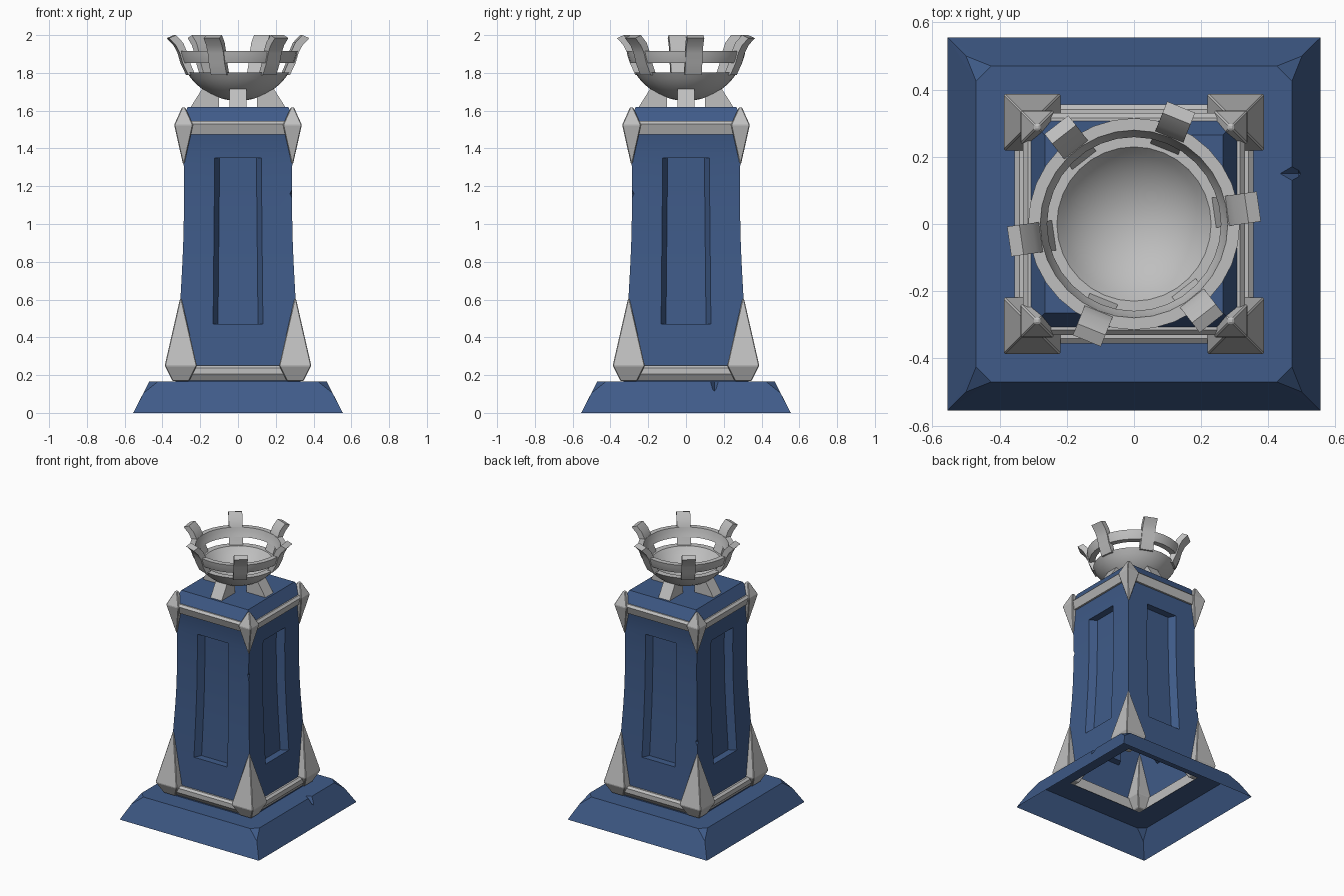
import bpy, bmesh, math
from mathutils import Matrix, Vector

cube = bpy.data.objects.get("Cube")
if cube:
    bpy.data.objects.remove(cube, do_unlink=True)


def material(name, colour):
    m = bpy.data.materials.new(name)
    m.use_nodes = True
    m.diffuse_color = (*colour, 1)
    bsdf = next(n for n in m.node_tree.nodes if n.type == 'BSDF_PRINCIPLED')
    bsdf.inputs["Base Color"].default_value = (*colour, 1)
    bsdf.inputs["Roughness"].default_value = 0.7
    return m


BLUE = material("slate blue", (0.05, 0.105, 0.25))
GREY = material("light grey", (0.52, 0.52, 0.52))


def finish(name, bm, mat):
    bmesh.ops.remove_doubles(bm, verts=bm.verts, dist=0.0003)
    bmesh.ops.recalc_face_normals(bm, faces=bm.faces)
    me = bpy.data.meshes.new(name)
    bm.to_mesh(me)
    bm.free()
    me.materials.append(mat)
    ob = bpy.data.objects.new(name, me)
    bpy.context.collection.objects.link(ob)
    return ob


def loft(name, rings, mat, closed=False):
    """Skin a list of equal point rings; closed joins last to first."""
    bm = bmesh.new()
    rows = [[bm.verts.new(p) for p in ring] for ring in rings]
    n = len(rows[0])
    for k in range(len(rows) if closed else len(rows) - 1):
        a, b = rows[k], rows[(k + 1) % len(rows)]
        for i in range(n):
            j = (i + 1) % n
            bm.faces.new((a[i], a[j], b[j], b[i]))
    if not closed:
        bm.faces.new(rows[0])
        bm.faces.new(rows[-1])
    return finish(name, bm, mat)


def square(h, z, c=(0, 0)):
    return [(c[0] + sx * h, c[1] + sy * h, z)
            for sx, sy in ((1, 1), (-1, 1), (-1, -1), (1, -1))]


def revolve(name, profile, mat, sides, start=0.0, scale=1.0):
    rings = []
    for k in range(sides):
        a = start + math.tau * k / sides
        rings.append([(r * scale * math.cos(a), r * scale * math.sin(a), z) for r, z in profile])
    return loft(name, rings, mat, closed=True)


def activate(ob):
    bpy.ops.object.select_all(action='DESELECT')
    ob.select_set(True)
    bpy.context.view_layer.objects.active = ob


def smooth(ob, angle=30):
    activate(ob)
    bpy.ops.object.shade_smooth_by_angle(angle=math.radians(angle))


def cut(ob, cutter):
    mod = ob.modifiers.new("cut", 'BOOLEAN')
    mod.operation = 'DIFFERENCE'
    mod.solver = 'EXACT'
    mod.object = cutter
    cutter.hide_render = True
    activate(ob)
    bpy.ops.object.modifier_apply(modifier=mod.name)
    bpy.data.objects.remove(cutter, do_unlink=True)


def chip(ob, centre, size):
    """Knock an eight-sided nick out of an edge."""
    x, y, z = size
    c = Vector(centre)
    bm = bmesh.new()
    for axis in ((x, 0, 0), (0, y, 0), (0, 0, z)):
        bm.verts.new(c + Vector(axis))
        bm.verts.new(c - Vector(axis))
    bmesh.ops.convex_hull(bm, input=bm.verts)
    cut(ob, finish("chip_cutter", bm, BLUE))


def open_up(ob, rule):
    """Remove the faces whose every corner fits the rule."""
    bm = bmesh.new()
    bm.from_mesh(ob.data)
    gone = [f for f in bm.faces if all(rule(v.co) for v in f.verts)]
    bmesh.ops.delete(bm, geom=gone, context='FACES')
    bm.to_mesh(ob.data)
    bm.free()


# Hollow plinth with worn top corners
bm = bmesh.new()
for sx in (1, -1):
    for sy in (1, -1):
        for x, y, z in ((.555, .555, 0), (.425, .47, .165), (.47, .425, .165), (.5, .5, .105)):
            bm.verts.new((sx * x, sy * y, z))
bmesh.ops.convex_hull(bm, input=bm.verts)
bmesh.ops.dissolve_limit(bm, angle_limit=0.02, verts=bm.verts, edges=bm.edges)
plinth = finish("plinth", bm, BLUE)
cut(plinth, loft("pocket", [square(.3, .1), square(.3, .2)], BLUE))
chip(plinth, (.49, .15, .17), (.06, .035, .06))
open_up(plinth, lambda v: v.z < .01 or max(abs(v.x), abs(v.y)) < .31)

# Waisted column with a chamfered top
waist = [(.47, .313), (.6, .305), (.8, .294), (.95, .288), (1.2, .285), (1.35, .288)]
levels = [(.165, .332)] + waist + [(1.475, .297), (1.535, .312), (1.62, .265)]
column = loft("column", [square(h, z) for z, h in levels], BLUE)

# Tall recessed panel on each side
for k in range(4):
    turn = Matrix.Rotation(k * math.pi / 2, 3, 'Z')
    rings = []
    for z, h in waist:
        w = .133 - .01 * (z - .47)
        section = ((-w - .025, -h - .05), (w + .025, -h - .05), (w - .027, -h + .05), (-w + .027, -h + .05))
        rings.append([turn @ Vector((x, y, z)) for x, y in section])
    cut(column, loft("panel_cutter", rings, BLUE))
chip(column, (.295, -.295, 1.16), (.03, .03, .06))
chip(column, (-.31, .31, .69), (.035, .03, .06))
open_up(column, lambda v: v.z < .17)
smooth(column)

# Metal bands round the column
root2 = math.sqrt(2)
low = [(.315, .17), (.33, .17), (.355, .205), (.355, .237), (.34, .25), (.315, .25)]
high = [(.285, 1.475), (.31, 1.475), (.33, 1.53), (.316, 1.545), (.285, 1.545)]
revolve("lower_band", low, GREY, 4, math.pi / 4, root2)
revolve("upper_band", high, GREY, 4, math.pi / 4, root2)

# Pointed corner guards
for sx, side in ((1, "left"), (-1, "right")):
    for sy, end in ((1, "back"), (-1, "front")):
        for tier, c, steps in (
                ("lower", .303, ((.17, .045), (.25, .085), (.605, .004))),
                ("upper", .288, ((1.32, .004), (1.525, .05), (1.618, .008)))):
            at = (sx * c, sy * c)
            guard = loft(f"{tier}_guard_{end}_{side}", [square(h, z, at) for z, h in steps], GREY)
            bevel = guard.modifiers.new("bevel", 'BEVEL')
            bevel.width = .006
            bevel.segments = 1

# Wedge legs under the bowl
wedge = [(.25, 1.62), (.19, 1.715), (.1, 1.675), (.1, 1.62)]
for k, end in enumerate(("left", "back", "right", "front")):
    turn = Matrix.Rotation(k * math.pi / 2, 3, 'Z')
    loft(f"bowl_leg_{end}",
         [[turn @ Vector((r, w, z)) for r, z in wedge] for w in (-.045, .045)], GREY)

# Bowl and the ring above it share one sphere
CENTRE, OUTER, INNER = 1.972, .32, .285


def arc(radius, z0, z1, n):
    """Sphere outline between two heights, stopping at the pole."""
    a0, a1 = (math.acos(min(1, (CENTRE - z) / radius)) for z in (z0, z1))
    angles = [a0 + (a1 - a0) * i / n for i in range(n + 1)]
    return [(radius * math.sin(a), CENTRE - radius * math.cos(a)) for a in angles]


def shell(z0, z1, n):
    return arc(OUTER, z0, z1, n) + arc(INNER, z1, z0, n)


smooth(revolve("bowl", shell(CENTRE - OUTER, 1.803, 8), GREY, 32))
smooth(revolve("bowl_ring", shell(1.852, 1.915, 3), GREY, 32))

# Prongs rise through the ring and flare outward
prong = [((.272, 1.79), (.235, 1.79)), ((.301, 1.85), (.263, 1.855)), ((.317, 1.905), (.28, 1.915)),
         ((.338, 1.945), (.3, 1.96)), ((.375, 1.984), (.338, 2.0))]
for k in range(6):
    turn = Matrix.Rotation(math.radians(8 + 60 * k), 3, 'Z')
    rings = [[turn @ Vector((r, w, z)) for (r, z), w in
              ((a, -.045), (a, .045), (b, .045), (b, -.045))] for a, b in prong]
    smooth(loft(f"prong_{k + 1}", rings, GREY))
